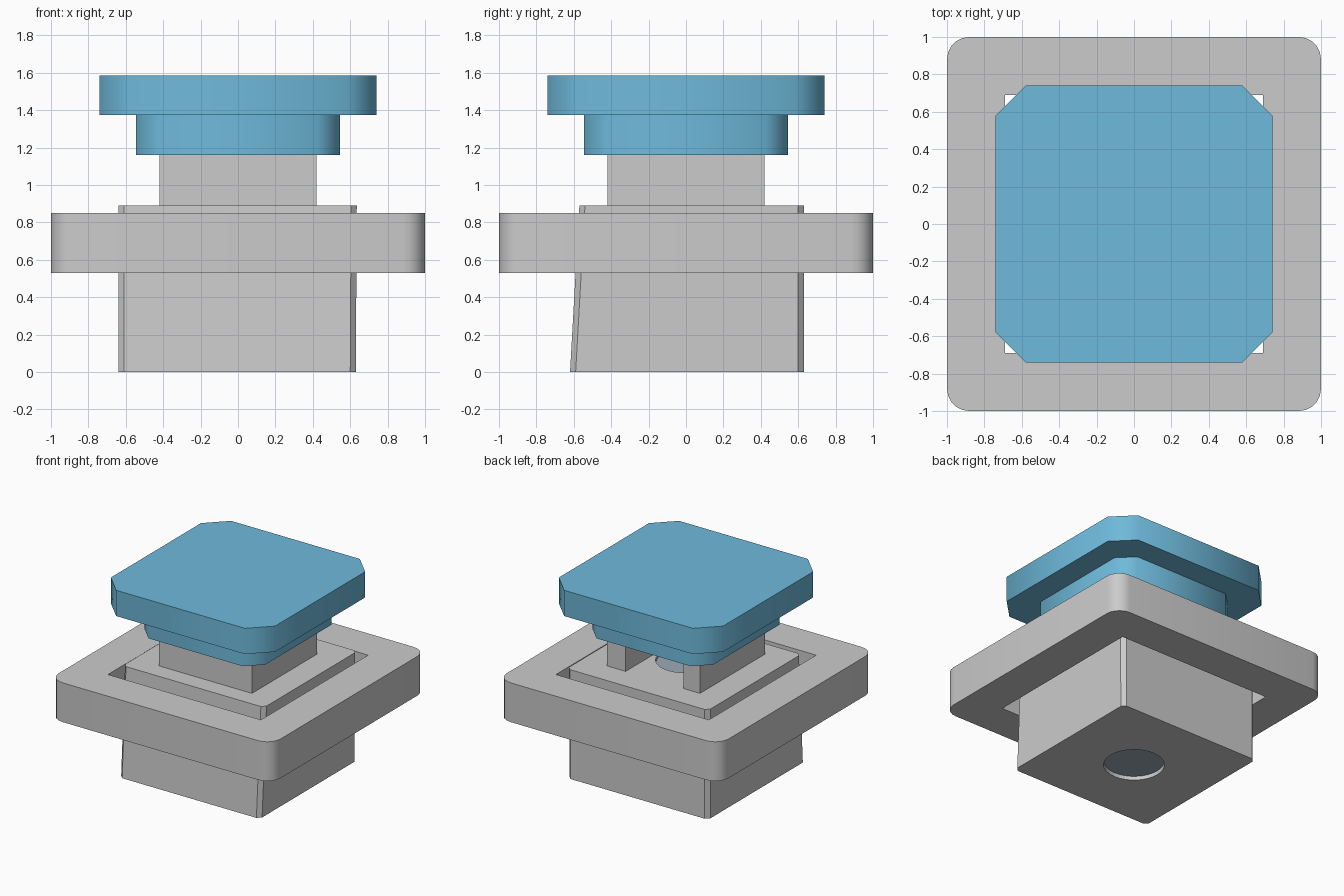
import bpy, bmesh, math

if "Cube" in bpy.data.objects:
    bpy.data.objects.remove(bpy.data.objects["Cube"])


def material(name, rgb):
    m = bpy.data.materials.new(name)
    m.diffuse_color = (*rgb, 1)
    m.use_nodes = True
    m.node_tree.nodes["Principled BSDF"].inputs["Base Color"].default_value = m.diffuse_color
    return m


GREY = material("light grey", (0.60, 0.60, 0.60))
BLUE = material("sky blue", (0.156, 0.49, 0.71))
SLATE = material("pale slate", (0.33, 0.41, 0.47))


def outline(x0, x1, y0, y1, corner=0.0, steps=1):
    """Rectangle with sharp, chamfered (steps=1) or rounded corners."""
    if corner == 0:
        return [(x0, y0), (x1, y0), (x1, y1), (x0, y1)]
    pts = []
    centres = [(x1 - corner, y0 + corner, -90), (x1 - corner, y1 - corner, 0),
               (x0 + corner, y1 - corner, 90), (x0 + corner, y0 + corner, 180)]
    for cx, cy, start in centres:
        for i in range(steps + 1):
            a = math.radians(start + 90 * i / steps)
            pts.append((cx + corner * math.cos(a), cy + corner * math.sin(a)))
    return pts


def circle(r, n=32):
    return [(r * math.cos(2 * math.pi * i / n), r * math.sin(2 * math.pi * i / n)) for i in range(n)]


def loft(name, sections, mat):
    """Solid through a stack of (z, outline) sections with equal point counts."""
    bm = bmesh.new()
    rings = [[bm.verts.new((x, y, z)) for x, y in pts] for z, pts in sections]
    bm.faces.new(rings[0][::-1])
    bm.faces.new(rings[-1])
    n = len(rings[0])
    for a, b in zip(rings, rings[1:]):
        for i in range(n):
            j = (i + 1) % n
            bm.faces.new((a[i], a[j], b[j], b[i]))
    mesh = bpy.data.meshes.new(name)
    bm.to_mesh(mesh)
    bm.free()
    mesh.materials.append(mat)
    obj = bpy.data.objects.new(name, mesh)
    bpy.context.collection.objects.link(obj)
    return obj


def prism(name, pts, z0, z1, mat):
    return loft(name, [(z0, pts), (z1, pts)], mat)


def cut(obj, cutter):
    """Subtract the cutter, apply, and remove it."""
    bpy.ops.object.select_all(action='DESELECT')
    bpy.context.view_layer.objects.active = obj
    obj.select_set(True)
    mod = obj.modifiers.new("cut", 'BOOLEAN')
    mod.operation = 'DIFFERENCE'
    mod.solver = 'EXACT'
    mod.object = cutter
    bpy.ops.object.modifier_apply(modifier=mod.name)
    bpy.data.objects.remove(cutter)


def smooth(obj, degrees):
    bpy.ops.object.select_all(action='DESELECT')
    bpy.context.view_layer.objects.active = obj
    obj.select_set(True)
    bpy.ops.object.shade_smooth_by_angle(angle=math.radians(degrees))


# Wide flange with a square opening around the housing
flange = prism("flange", outline(-1, 1, -1, 1, 0.12, 5), 0.53, 0.85, GREY)
cut(flange, prism("flange_cutter", outline(-0.69, 0.69, -0.69, 0.69), 0.4, 1.0, GREY))
smooth(flange, 30)

# Housing: front wall leans back slightly, round bore up the middle
housing = loft("housing", [(0, outline(-0.64, 0.63, -0.62, 0.63, 0.03)),
                           (0.89, outline(-0.64, 0.635, -0.57, 0.63, 0.03))], GREY)
cut(housing, prism("bore_cutter", circle(0.225), -0.1, 1.0, GREY))

# Plug inside the bore, recessed at both ends
smooth(prism("plug", circle(0.222), 0.03, 0.87, SLATE), 30)

# Stem, open at the back
stem = prism("stem", outline(-0.42, 0.42, -0.42, 0.42), 0.88, 1.17, GREY)
cut(stem, prism("stem_cutter", outline(-0.27, 0.25, -0.26, 0.6), 0.8, 1.3, GREY))

# Two-step cap with chamfered corners
for name, half, chamfer, z0, z1 in (("cap_base", 0.545, 0.12, 1.16, 1.38),
                                    ("cap_top", 0.74, 0.16, 1.375, 1.585)):
    smooth(prism(name, outline(-half, half, -half, half, chamfer), z0, z1, BLUE), 50)
